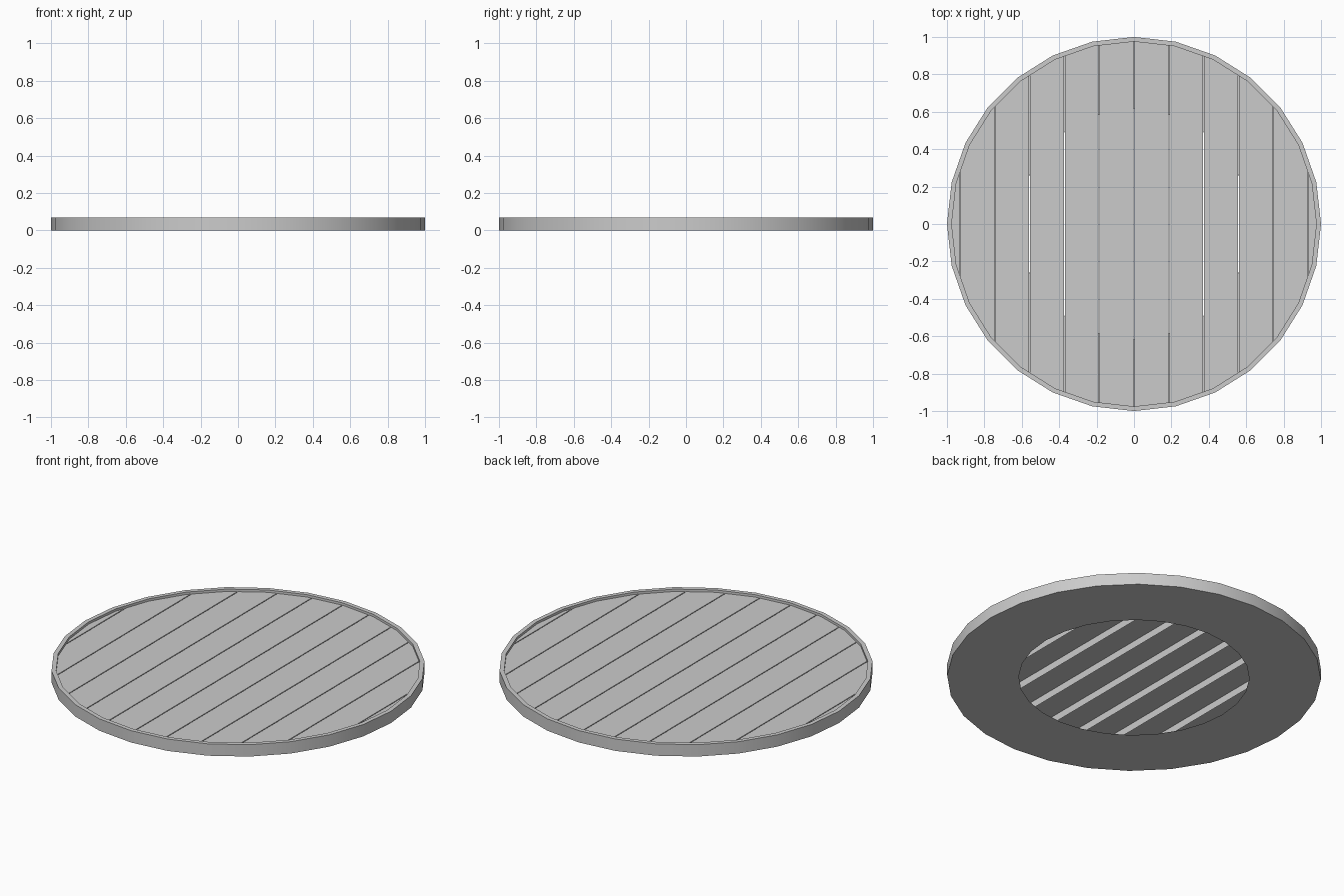
import bpy, bmesh, math

if "Cube" in bpy.data.objects:
    bpy.data.objects.remove(bpy.data.objects["Cube"])

SIDES = 28
INNER = 0.975      # inside of the rim
TOP = 0.056        # top of the boards
BOTTOM = 0.018     # lower edge of the board sides
PITCH = 0.186      # board spacing
GAP = 0.005


def finish(name, bm, smooth=False):
    mesh = bpy.data.meshes.new(name)
    bm.to_mesh(mesh)
    bm.free()
    ob = bpy.data.objects.new(name, mesh)
    bpy.context.collection.objects.link(ob)
    if smooth:
        bpy.context.view_layer.objects.active = ob
        ob.select_set(True)
        bpy.ops.object.shade_smooth_by_angle(angle=math.radians(30))
        ob.select_set(False)
    return ob


def ring_point(r, z, i):
    a = 2 * math.pi * i / SIDES
    return (r * math.cos(a), r * math.sin(a), z)


# Rim with a thin flat ring beneath, swept from one profile
profile = [(0.617, 0), (1, 0), (1, 0.07), (INNER, 0.07), (INNER, 0.002)]
bm = bmesh.new()
loops = [[bm.verts.new(ring_point(r, z, i)) for i in range(SIDES)] for r, z in profile]
for a, b in zip(loops, loops[1:]):
    for i in range(SIDES):
        j = (i + 1) % SIDES
        bm.faces.new((a[i], b[i], b[j], a[j]))
bmesh.ops.recalc_face_normals(bm, faces=bm.faces)
# the underside must face down
bm.faces.ensure_lookup_table()
if bm.faces[0].normal.z > 0:
    bmesh.ops.reverse_faces(bm, faces=bm.faces)
finish("rim", bm, smooth=True)


# Boards: strips of the round top, with sides folded down and open below
def board(index):
    x0, x1 = index * PITCH + GAP / 2, (index + 1) * PITCH - GAP / 2
    bm = bmesh.new()
    bm.faces.new([bm.verts.new(ring_point(INNER, TOP, i)) for i in range(SIDES)])
    for x, direction in ((x0, -1), (x1, 1)):
        bmesh.ops.bisect_plane(bm, geom=bm.verts[:] + bm.edges[:] + bm.faces[:],
                               plane_co=(x, 0, 0), plane_no=(direction, 0, 0),
                               clear_outer=True)
    edges = [e for e in bm.edges if e.is_boundary]
    new = bmesh.ops.extrude_edge_only(bm, edges=edges)["geom"]
    for v in new:
        if isinstance(v, bmesh.types.BMVert):
            v.co.z = BOTTOM
    bmesh.ops.recalc_face_normals(bm, faces=bm.faces)
    top = max(bm.faces, key=lambda f: f.calc_center_median().z)
    if top.normal.z < 0:
        bmesh.ops.reverse_faces(bm, faces=bm.faces)
    finish(f"board_{index + 7}", bm)


for k in range(-6, 6):
    board(k)
